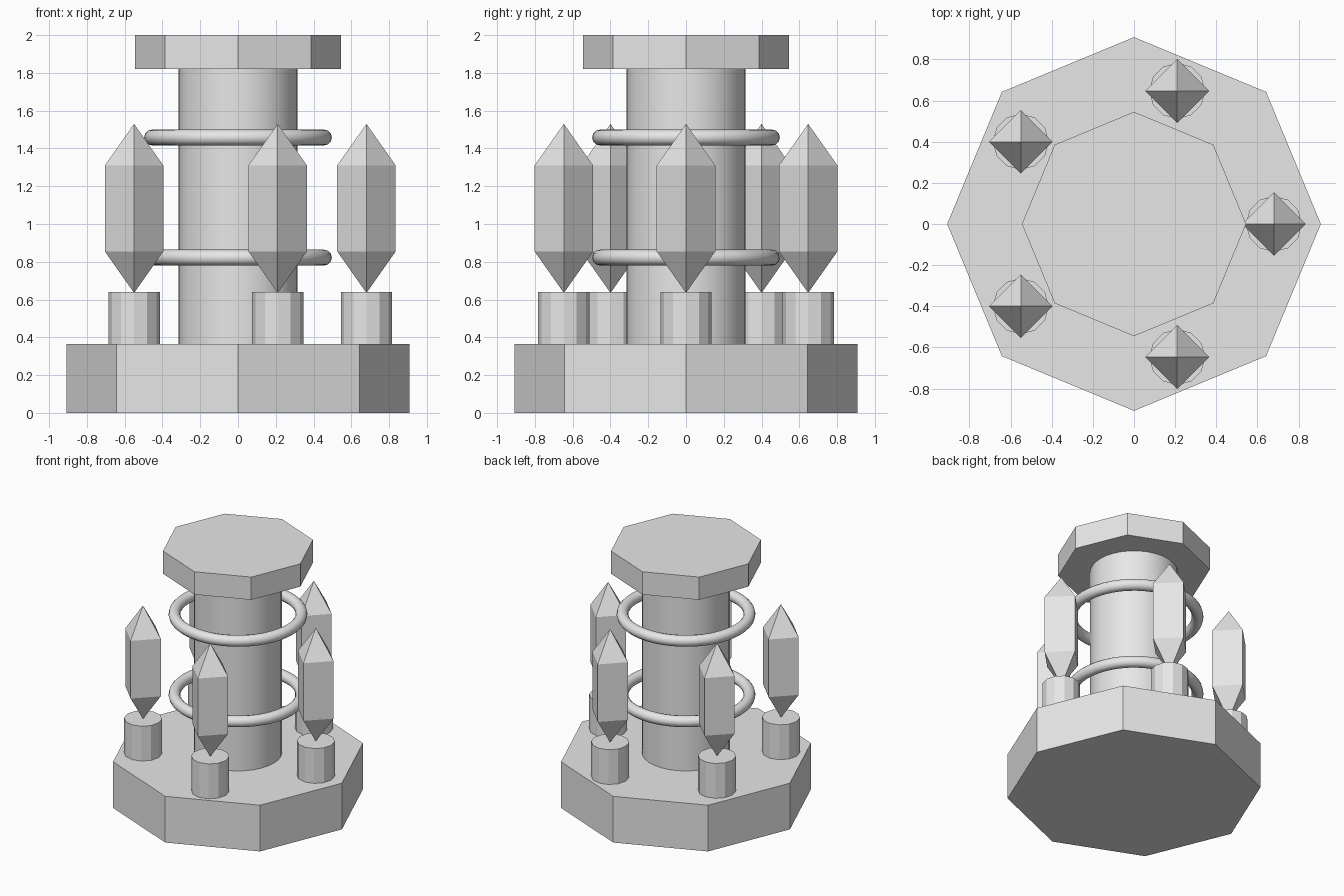
import bpy
import bmesh
from math import cos, sin, pi, tau, radians

if "Cube" in bpy.data.objects:
    bpy.data.objects.remove(bpy.data.objects["Cube"], do_unlink=True)

stone = bpy.data.materials.new("light grey stone")
stone.use_nodes = True
GREY = (0.8, 0.8, 0.8, 1)
stone.diffuse_color = GREY
stone.node_tree.nodes["Principled BSDF"].inputs["Base Color"].default_value = GREY


def finish(name, smooth):
    obj = bpy.context.object
    obj.name = name
    obj.data.materials.append(stone)
    if smooth:
        bpy.ops.object.shade_smooth_by_angle(angle=radians(smooth))
    return obj


def drum(name, radius, bottom, top, sides, x=0, y=0, smooth=0):
    """Upright prism with a corner on the y axis."""
    bpy.ops.mesh.primitive_cylinder_add(
        vertices=sides, radius=radius, depth=top - bottom,
        location=(x, y, (bottom + top) / 2))
    return finish(name, smooth)


def ring(name, z):
    bpy.ops.mesh.primitive_torus_add(
        major_radius=0.455, minor_radius=0.042, major_segments=48,
        minor_segments=12, location=(0, 0, z))
    return finish(name, 40)


def crystal(name, x, y):
    """Four-sided shaft pointed at both ends."""
    bm = bmesh.new()
    tip_low = bm.verts.new((0, 0, 0.635))
    tip_high = bm.verts.new((0, 0, 1.53))
    low, high = [
        [bm.verts.new((0.155 * cos(i * pi / 2), 0.155 * sin(i * pi / 2), z))
         for i in range(4)] for z in (0.855, 1.31)]
    for i in range(4):
        j = (i + 1) % 4
        bm.faces.new((tip_low, low[j], low[i]))
        bm.faces.new((low[i], low[j], high[j], high[i]))
        bm.faces.new((high[i], high[j], tip_high))
    mesh = bpy.data.meshes.new(name)
    bm.to_mesh(mesh)
    bm.free()
    obj = bpy.data.objects.new(name, mesh)
    obj.location = (x, y, 0)
    mesh.materials.append(stone)
    bpy.context.collection.objects.link(obj)


# Central pillar between two octagonal slabs
drum("base_slab", 0.908, 0, 0.365, 8)
drum("pillar", 0.315, 0.36, 1.825, 32, smooth=30)
drum("top_slab", 0.545, 1.82, 2.0, 8)

# Floating rings around the pillar
ring("lower_ring", 0.822)
ring("upper_ring", 1.458)

# Five crystals balanced on round pedestals
for n in range(5):
    px, py = 0.68 * cos(n * tau / 5), 0.68 * sin(n * tau / 5)
    drum(f"pedestal_{n + 1}", 0.136, 0.36, 0.64, 12, px, py)
    crystal(f"crystal_{n + 1}", px, py)
